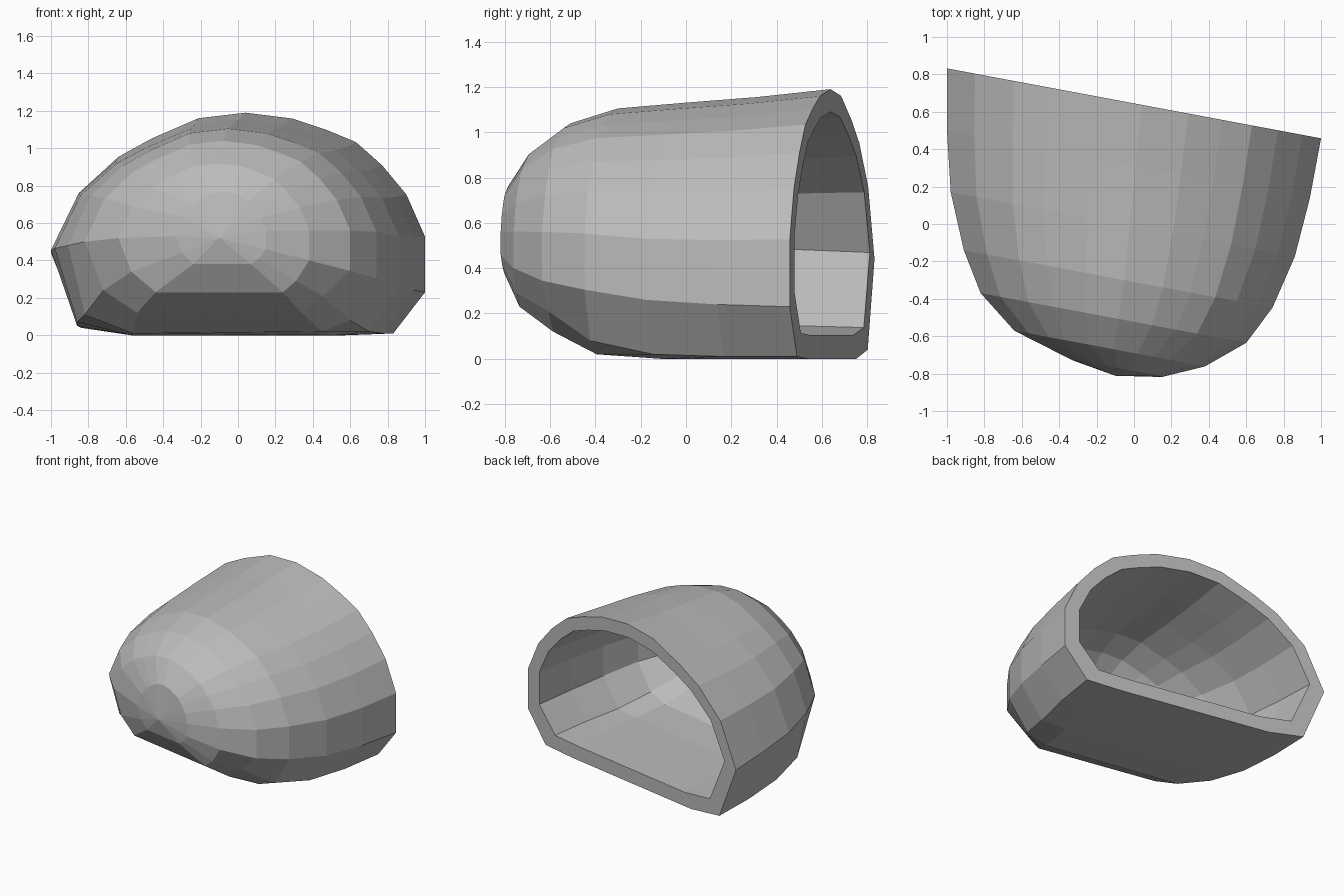
import bpy
import bmesh

cube = bpy.data.objects.get("Cube")
if cube:
    bpy.data.objects.remove(cube, do_unlink=True)

# Single grey material
grey = bpy.data.materials.new("Plain grey")
grey.use_nodes = True
color = (0.5, 0.5, 0.5, 1.0)
grey.diffuse_color = color
grey.node_tree.nodes["Principled BSDF"].inputs["Base Color"].default_value = color

RIM_DEPTH = 0.645    # depth of the open rim at x = 0
SLANT = -0.187       # every section leans like the rim
FLOOR = 0.105        # height of the inner floor

# Rounded upper profile: (position across, height above the side crease)
ARCH = [(-1, 0), (-.85, .44), (-.64, .7), (-.46, .83), (-.21, .965), (.04, 1),
        (.29, .965), (.47, .9), (.63, .83), (.77, .7), (.9, .54), (1, .31), (1, 0)]

# Sections from rim to nose: depth, top height, then crease, corner and
# bottom edge on the right side and on the left side
SECTIONS = [
    (.645, 1.19, (-1, .44), (-.84, .04), (-.57, 0), (1, .23), (.83, .01), (.57, 0)),
    (.313, 1.155, (-1, .455), (-.86, .05), (-.57, 0), (.94, .24), (.78, .01), (.55, 0)),
    (-.013, 1.13, (-.98, .465), (-.86, .07), (-.57, 0), (.86, .26), (.7, .02), (.52, 0)),
    (-.31, 1.105, (-.91, .48), (-.82, .11), (-.56, .01), (.74, .305), (.6, .08), (.45, .02)),
    (-.523, 1.04, (-.82, .5), (-.72, .24), (-.54, .12), (.6, .345), (.45, .21), (.34, .12)),
    (-.69, .92, (-.64, .52), (-.57, .34), (-.44, .23), (.38, .4), (.31, .29), (.24, .23)),
    (-.79, .77, (-.33, .53), (-.3, .44), (-.24, .38), (.15, .46), (.11, .41), (.07, .38)),
]
NOSE = (-.1, -.83, .52)


def outer_point(x, depth, z):
    return x, depth + SLANT * x, z


def inner_point(x, depth, z):
    """Shrink a point of the outer skin to leave an even wall."""
    return outer_point(x * .89, RIM_DEPTH - (RIM_DEPTH - depth) * .93, FLOOR + z * .828)


def section_outline(section):
    """Closed outline of one section as (across, depth, height)."""
    depth, top, r_crease, r_corner, r_base, l_crease, l_corner, l_base = section
    middle = (r_crease[0] + l_crease[0]) / 2
    half = (l_crease[0] - r_crease[0]) / 2
    outline = []
    for across, rise in ARCH:
        blend = (across + 1) / 2
        crease = r_crease[1] * (1 - blend) + l_crease[1] * blend
        outline.append((middle + half * across, crease + rise * (top - crease)))
    outline += [l_corner, l_base, r_base, r_corner]
    return [(x, depth, z) for x, z in outline]


def bridge(bm, first, second):
    count = len(first)
    for i in range(count):
        j = (i + 1) % count
        bm.faces.new((first[i], first[j], second[j], second[i]))


def build_skin(bm, place):
    """Loft the sections, close the nose and return the rim loop."""
    rings = [[bm.verts.new(place(*p)) for p in section_outline(s)] for s in SECTIONS]
    for first, second in zip(rings, rings[1:]):
        bridge(bm, first, second)
    tip = bm.verts.new(place(*NOSE))
    last = rings[-1]
    for i, vert in enumerate(last):
        bm.faces.new((vert, last[(i + 1) % len(last)], tip))
    return rings[0]


# Hollow domed shell: outer skin, inner skin and flat slanted rim
bm = bmesh.new()
outer_rim = build_skin(bm, outer_point)
inner_rim = build_skin(bm, inner_point)
bridge(bm, outer_rim, inner_rim)
bmesh.ops.recalc_face_normals(bm, faces=bm.faces[:])

mesh = bpy.data.meshes.new("hollow_shell")
bm.to_mesh(mesh)
bm.free()
mesh.materials.append(grey)
shell = bpy.data.objects.new("hollow_shell", mesh)
bpy.context.collection.objects.link(shell)
